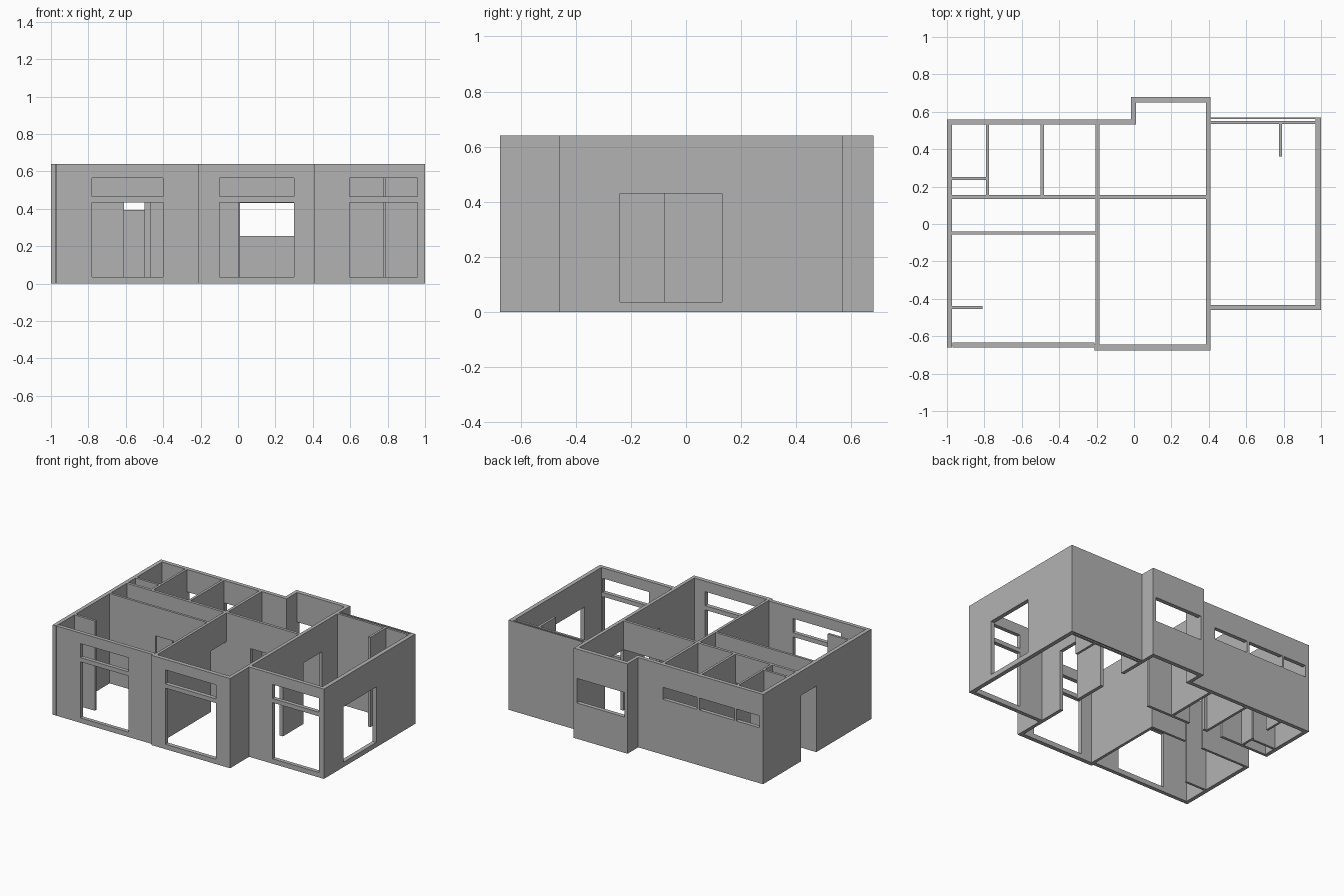
import bpy, bmesh
from mathutils import Vector

if "Cube" in bpy.data.objects:
    bpy.data.objects.remove(bpy.data.objects["Cube"], do_unlink=True)

H = 0.64        # wall height
DOOR = 0.435    # door head height

grey = bpy.data.materials.new("plaster_grey")
grey.use_nodes = True
COL = (0.45, 0.45, 0.45, 1)
grey.diffuse_color = COL
grey.node_tree.nodes["Principled BSDF"].inputs["Base Color"].default_value = COL


def wall(name, axis, start, end, low, high, openings=()):
    """Upright wall along an axis, from low to high across it, with (a0, a1, z0, z1) openings."""
    cuts_a = sorted({start, end} | {min(max(v, start), end) for o in openings for v in o[:2]})
    cuts_z = sorted({0, H} | {v for o in openings for v in o[2:]})
    bm = bmesh.new()

    def place(a, z):
        return Vector((a, low, z)) if axis == "x" else Vector((low, a, z))

    verts = {(a, z): bm.verts.new(place(a, z)) for a in cuts_a for z in cuts_z}
    for a0, a1 in zip(cuts_a, cuts_a[1:]):
        for z0, z1 in zip(cuts_z, cuts_z[1:]):
            ma, mz = (a0 + a1) / 2, (z0 + z1) / 2
            if any(o[0] < ma < o[1] and o[2] < mz < o[3] for o in openings):
                continue
            bm.faces.new([verts[k] for k in ((a0, z0), (a1, z0), (a1, z1), (a0, z1))])
    bmesh.ops.delete(bm, geom=[v for v in bm.verts if not v.link_faces], context="VERTS")
    # Thicken the sheet into a solid wall
    ext = bmesh.ops.extrude_face_region(bm, geom=bm.faces[:], use_keep_orig=True)
    step = high - low
    bmesh.ops.translate(bm, verts=[g for g in ext["geom"] if isinstance(g, bmesh.types.BMVert)],
                        vec=(0, step, 0) if axis == "x" else (step, 0, 0))
    bmesh.ops.recalc_face_normals(bm, faces=bm.faces[:])
    mesh = bpy.data.meshes.new(name)
    bm.to_mesh(mesh)
    bm.free()
    mesh.materials.append(grey)
    obj = bpy.data.objects.new(name, mesh)
    bpy.context.collection.objects.link(obj)
    return obj


def glazed(a0, a1):
    """Tall glazed opening with a transom light above."""
    return [(a0, a1, 0.035, DOOR), (a0, a1, 0.465, 0.565)]


def door(a0, a1, head=DOOR):
    return (a0, a1, 0, head)


# Front walls
wall("front_wall_right_wing", "x", -0.97, -0.21, -0.66, -0.633, glazed(-0.78, -0.40))
wall("front_wall_centre", "x", -0.21, 0.41, -0.675, -0.645, glazed(-0.10, 0.30))
wall("front_wall_left_wing", "x", 0.41, 0.97, -0.46, -0.432, glazed(0.595, 0.96))

# Side walls
wall("side_wall_right", "y", -0.66, 0.56, -1.0, -0.972, [door(-0.04, 0.135, 0.47)])
wall("side_wall_left", "y", -0.46, 0.57, 0.97, 1.0, [(-0.24, 0.13, 0.035, 0.43)])

# Back walls: high windows, projecting bay and double skin
high = [(a0, a1, 0.395, 0.48) for a0, a1 in ((-0.97, -0.79), (-0.775, -0.50), (-0.48, -0.21))]
wall("back_wall_right_wing", "x", -0.972, -0.015, 0.532, 0.56, high)
wall("bay_side", "y", 0.532, 0.65, -0.015, 0.01)
wall("bay_back", "x", -0.015, 0.41, 0.65, 0.68, [(0.01, 0.385, 0.255, 0.43)])
wall("back_wall_left_wing", "x", 0.41, 0.97, 0.535, 0.551)
wall("back_wall_outer_skin", "x", 0.41, 0.97, 0.562, 0.57)

# Main cross walls
wall("cross_wall_left", "y", -0.645, 0.65, 0.385, 0.41,
     [door(-0.25, -0.08), door(0.155, 0.36)])
wall("cross_wall_right", "y", -0.645, 0.532, -0.205, -0.185, [door(-0.04, 0.135)])

# Hall walls
wall("hall_wall_back", "x", -0.972, 0.385, 0.135, 0.155,
     [door(-0.61, -0.50), door(-0.46, -0.34), door(0.005, 0.385)])
wall("hall_wall_front", "x", -0.972, -0.205, -0.057, -0.04, [door(-0.61, -0.47)])

# Small room partitions and stubs
wall("partition_inner", "y", 0.155, 0.532, -0.50, -0.482)
wall("partition_outer", "y", 0.155, 0.532, -0.79, -0.774, [door(0.26, 0.40)])
wall("closet_partition", "x", -0.972, -0.79, 0.235, 0.252)
wall("front_room_stub", "x", -0.972, -0.81, -0.455, -0.438)
wall("left_wing_stub", "y", 0.36, 0.535, 0.775, 0.792)
